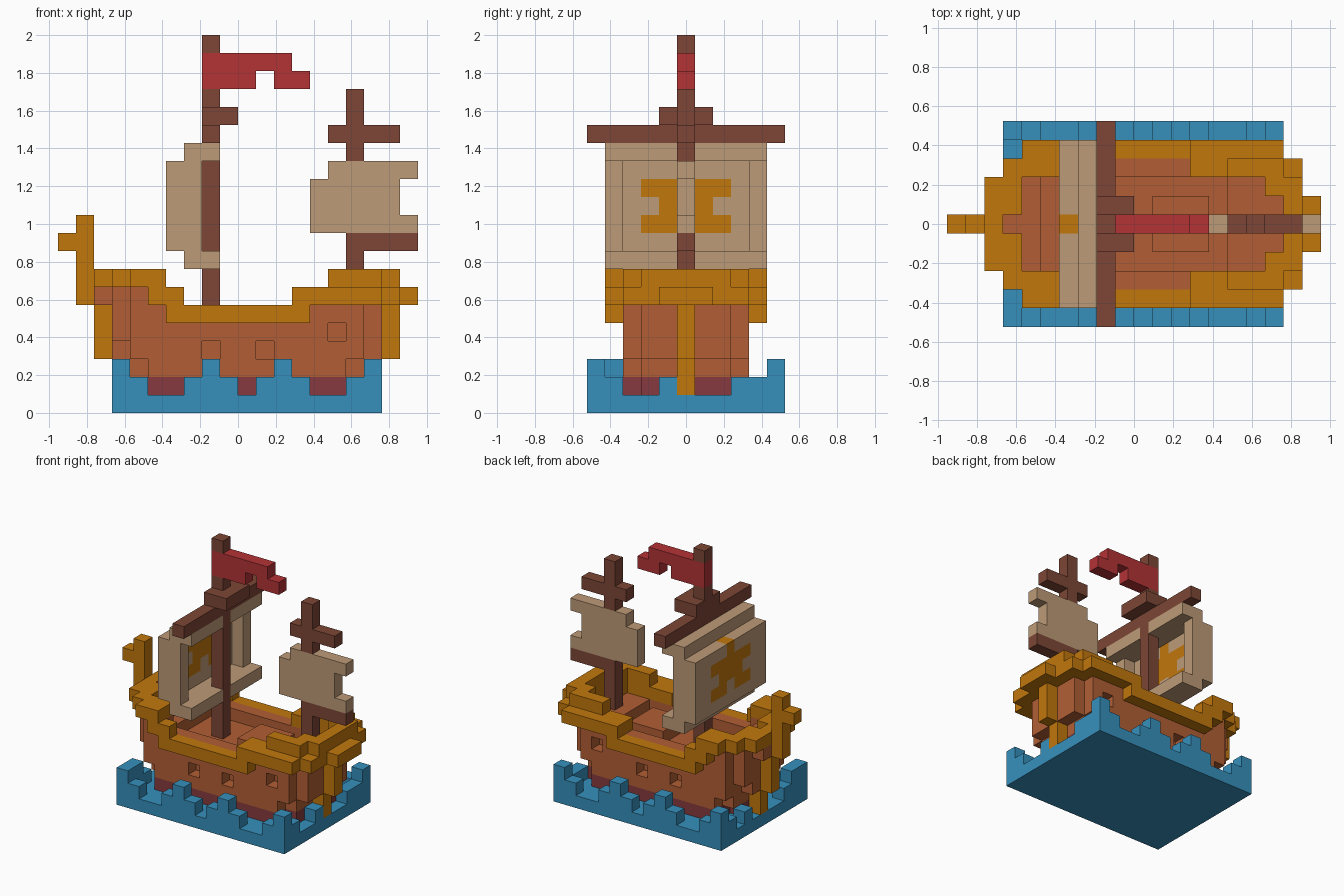
import bpy, bmesh
from mathutils import Vector

if "Cube" in bpy.data.objects:
    bpy.data.objects.remove(bpy.data.objects["Cube"], do_unlink=True)

S = 2 / 21  # edge of one block

def lin(c):
    c /= 255
    return c / 12.92 if c < 0.04045 else ((c + 0.055) / 1.055) ** 2.4

def material(name, rgb):
    m = bpy.data.materials.new(name)
    m.use_nodes = True
    col = (*[lin(c) for c in rgb], 1)
    m.diffuse_color = col
    m.node_tree.nodes["Principled BSDF"].inputs["Base Color"].default_value = col
    return m

BLUE = material("sea blue", (54, 144, 188))
GOLD = material("golden wood", (193, 119, 12))
PLANK = material("orange brown planks", (178, 95, 53))
KEEL = material("dark red hull", (134, 58, 62))
MAST = material("dark brown timber", (125, 70, 54))
CLOTH = material("tan sailcloth", (190, 155, 119))
RED = material("flag red", (180, 51, 54))

cells = {}   # (column, row, level) -> part name
colours = {}

def fill(part, x0, x1, z0, z1, j0, j1):
    """Fill columns x0..x1 and levels z0..z1 (inclusive), rows j0..j1 on both sides."""
    for x in range(x0, x1 + 1):
        for z in range(z0, z1 + 1):
            for j in range(j0, j1 + 1):
                cells[x, j, z] = cells[x, -j, z] = part

def part(name, mat, *boxes):
    colours[name] = mat
    for b in boxes:
        fill(name, *b)

# Sea slab with a wavy rim
part("sea", BLUE, (3, 17, 0, 0, 0, 5))
for i, h in enumerate([3, 2, 1, 1, 2, 3, 2, 1, 2, 3, 2, 1, 1, 2, 3]):
    if h > 1:
        fill("sea", 3 + i, 3 + i, 1, h - 1, 5, 5)
for x, heights in ((17, [3, 2, 1, 1, 2, 1, 1, 1, 2, 2, 3]),
                   (3, [3, 3, 2, 1, 1, 1, 1, 2, 1, 2, 3])):
    for j, h in enumerate(heights):
        for z in range(1, h):
            cells[x, j - 5, z] = "sea"

# Hull: dark bottom, then planked layers
part("hull_bottom", KEEL, (4, 4, 1, 1, 0, 1), (5, 15, 1, 1, 0, 3), (16, 16, 1, 1, 0, 2))
part("hull", PLANK,
     (4, 4, 2, 2, 0, 2), (5, 15, 2, 2, 0, 3), (16, 16, 2, 2, 0, 2),
     (3, 3, 3, 3, 0, 1), (3, 3, 4, 5, 0, 2), (4, 16, 3, 4, 0, 3), (17, 17, 3, 5, 0, 2),
     (4, 5, 5, 5, 0, 3), (6, 14, 5, 5, 3, 3), (15, 16, 5, 5, 0, 3),
     (2, 2, 6, 6, 0, 1), (3, 3, 6, 6, 0, 2), (4, 4, 6, 6, 0, 3), (5, 5, 6, 6, 3, 3))
part("deck_hatch", PLANK, (11, 13, 5, 5, 0, 1))

# Gun ports cut one block deep into both sides
for x, z in ((8, 3), (11, 3), (15, 4)):
    for j in (-3, 3):
        del cells[x, j, z]

# Golden stem, stern post and rails
part("bow_post", GOLD, (17, 17, 1, 2, 0, 0), (18, 18, 3, 5, 0, 0))
part("stern_post", GOLD, (3, 3, 1, 2, 0, 0), (2, 2, 3, 5, 0, 0),
     (1, 1, 6, 10, 0, 0), (0, 0, 9, 9, 0, 0))
part("rail", GOLD,
     (2, 2, 7, 7, 0, 2), (3, 3, 7, 7, 1, 3), (4, 5, 7, 7, 3, 4), (5, 6, 6, 6, 4, 4),
     (6, 13, 5, 5, 4, 4),
     (13, 16, 6, 6, 3, 4), (17, 17, 6, 6, 2, 4), (18, 18, 6, 6, 0, 3), (19, 19, 6, 6, 0, 1),
     (15, 16, 7, 7, 3, 3), (17, 17, 7, 7, 2, 3), (18, 18, 7, 7, 0, 2))

# Main sail billowing backwards, with its emblem
part("main_sail", CLOTH, (6, 6, 9, 13, 0, 4), (7, 7, 9, 13, 4, 4),
     (7, 8, 14, 14, 0, 4), (7, 8, 8, 8, 0, 4))
part("sail_emblem", GOLD, (6, 6, 13, 13, 0, 0), (6, 6, 12, 12, 0, 2),
     (6, 6, 11, 11, 0, 1), (6, 6, 10, 10, 1, 2))

# Main mast with yard and lookout, then the flag
part("main_mast", MAST, (8, 8, 5, 20, 0, 0), (8, 8, 15, 15, 0, 5), (8, 9, 16, 16, 0, 1))
part("flag", RED, (8, 12, 19, 19, 0, 0), (8, 10, 18, 18, 0, 0), (12, 13, 18, 18, 0, 0))

# Fore mast with yard and boom, then the thin fore sail
part("fore_mast", MAST, (16, 16, 6, 17, 0, 0), (15, 18, 15, 15, 0, 0), (16, 19, 9, 9, 0, 0))
part("fore_sail", CLOTH, (14, 18, 10, 12, 0, 0), (19, 19, 10, 10, 0, 0), (15, 19, 13, 13, 0, 0))

# Turn each part into a mesh of its exposed block faces
AXES = [Vector(v) for v in ((1, 0, 0), (0, 1, 0), (0, 0, 1))]
for name, mat in colours.items():
    bm = bmesh.new()
    for c, owner in cells.items():
        if owner != name:
            continue
        centre = Vector((c[0] - 9.5, c[1], c[2] + 0.5))
        for a in range(3):
            for sign in (-1, 1):
                n = AXES[a] * sign
                if (c[0] + int(n.x), c[1] + int(n.y), c[2] + int(n.z)) in cells:
                    continue
                u, v = AXES[(a + 1) % 3], AXES[(a + 2) % 3] * sign
                bm.faces.new([bm.verts.new((centre + (n + u * p + v * q) / 2) * S)
                              for p, q in ((-1, -1), (1, -1), (1, 1), (-1, 1))])
    bmesh.ops.remove_doubles(bm, verts=bm.verts, dist=1e-4)
    mesh = bpy.data.meshes.new(name)
    bm.to_mesh(mesh)
    bm.free()
    mesh.materials.append(mat)
    bpy.context.collection.objects.link(bpy.data.objects.new(name, mesh))
